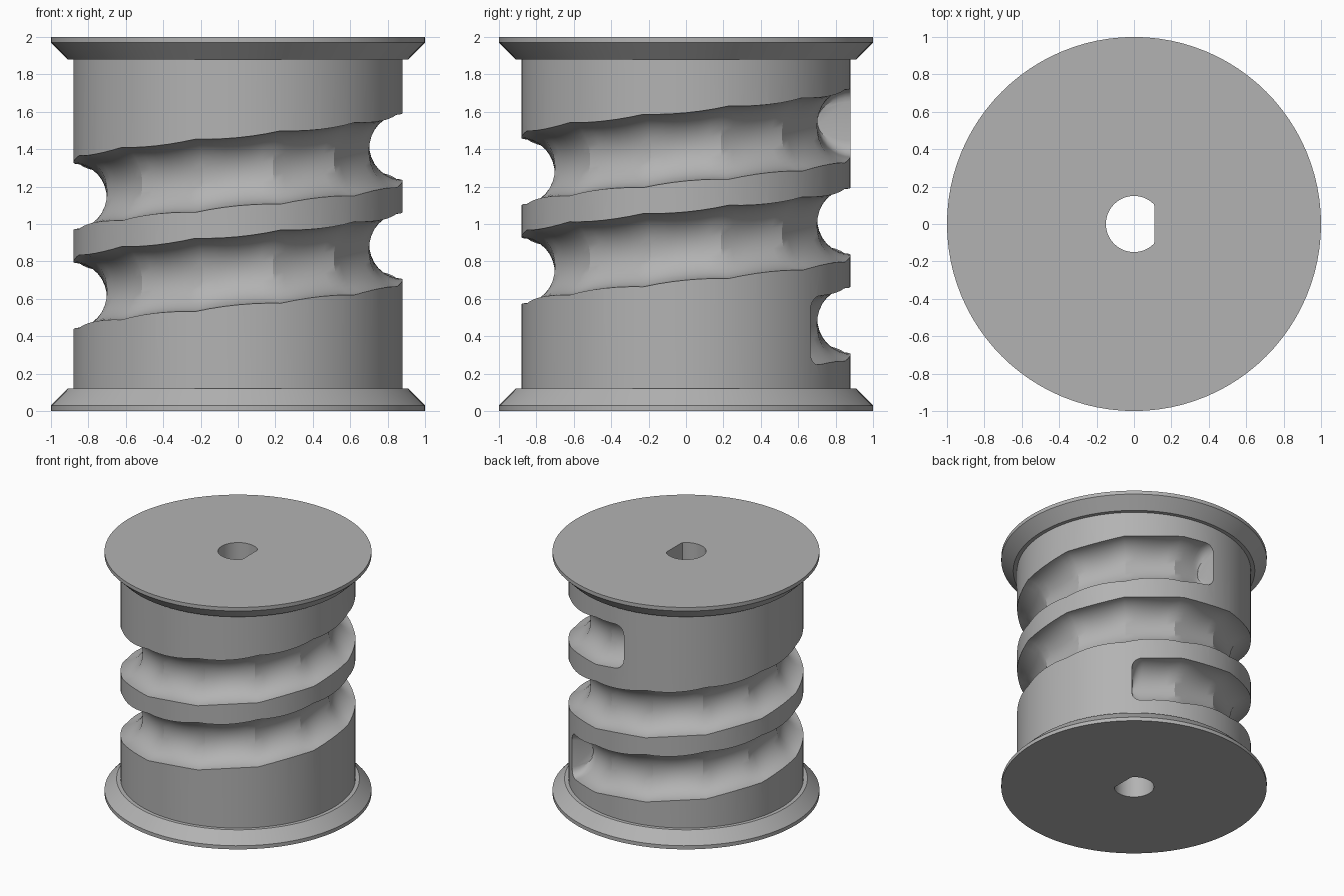
import bpy, bmesh
from math import cos, sin, radians, pi, sqrt

cube = bpy.data.objects.get("Cube")
if cube:
    bpy.data.objects.remove(cube, do_unlink=True)

grey = bpy.data.materials.new("plain_grey")
grey.use_nodes = True
colour = (0.45, 0.45, 0.45, 1)
grey.diffuse_color = colour
grey.node_tree.nodes["Principled BSDF"].inputs["Base Color"].default_value = colour


def loft(name, rings):
    """Skin closed rings of points and cap both ends."""
    bm = bmesh.new()
    loops = [[bm.verts.new(p) for p in ring] for ring in rings]
    n = len(loops[0])
    for a, b in zip(loops, loops[1:]):
        for i in range(n):
            j = (i + 1) % n
            bm.faces.new((a[i], a[j], b[j], b[i]))
    bm.faces.new(loops[0])
    bm.faces.new(loops[-1])
    bmesh.ops.recalc_face_normals(bm, faces=bm.faces)
    mesh = bpy.data.meshes.new(name)
    bm.to_mesh(mesh)
    bm.free()
    mesh.materials.append(grey)
    obj = bpy.data.objects.new(name, mesh)
    bpy.context.collection.objects.link(obj)
    return obj


def circle(radius, z, sides=96):
    return [(radius * cos(2 * pi * i / sides), radius * sin(2 * pi * i / sides), z)
            for i in range(sides)]


def carve(target, cutter):
    mod = target.modifiers.new("carve", "BOOLEAN")
    mod.operation = "DIFFERENCE"
    mod.solver = "EXACT"
    mod.object = cutter
    bpy.context.view_layer.objects.active = target
    bpy.ops.object.modifier_apply(modifier=mod.name)
    bpy.data.objects.remove(cutter, do_unlink=True)


# Drum with a chamfered flange at each end
profile = [(1, 0), (1, 0.03), (0.91, 0.12), (0.88, 0.12)]
profile += [(r, 2 - z) for r, z in reversed(profile)]
drum = loft("grooved_drum", [circle(r, z) for r, z in profile])

# Shaft hole with one flat side
bore = loft("shaft_hole_cutter", [[(min(x, 0.11), y, z) for x, y, z in circle(0.15, z, 48)]
                                  for z in (-0.1, 2.1)])
bore.hide_render = True
carve(drum, bore)

# Helical groove: U-shaped section, floor made of straight chords, rounded ends
START, END, CORNER = 49, 813, 5.2


def groove_ring(angle):
    phase = (angle + 15) % 30 - 15
    floor = 0.70 / cos(radians(phase))
    half = 0.183 + 0.014 * (phase / 15) ** 2
    inset = max(0, 1 - min(angle - START, END - angle) / CORNER)
    half -= 0.08 * (1 - sqrt(max(0, 1 - inset ** 2)))
    mid = 0.485 + 0.53 * (angle - 90) / 360
    section = [(1.05, -half)]
    for k in range(17):
        a = -pi / 2 + pi * k / 16
        section.append((0.89 - (0.89 - floor) * cos(a), half * sin(a)))
    section.append((1.05, half))
    t = radians(angle)
    return [(r * cos(t), r * sin(t), mid + z) for r, z in section]


tips = [CORNER * (1 - cos(pi / 2 * k / 5)) for k in range(6)]
angles = [START + t for t in tips] + list(range(55, 806, 5)) + [END - t for t in reversed(tips)]
groove = loft("groove_cutter", [groove_ring(a) for a in angles])
groove.hide_render = True
carve(drum, groove)

bpy.ops.object.select_all(action="DESELECT")
drum.select_set(True)
bpy.context.view_layer.objects.active = drum
bpy.ops.object.shade_smooth_by_angle(angle=radians(24))
